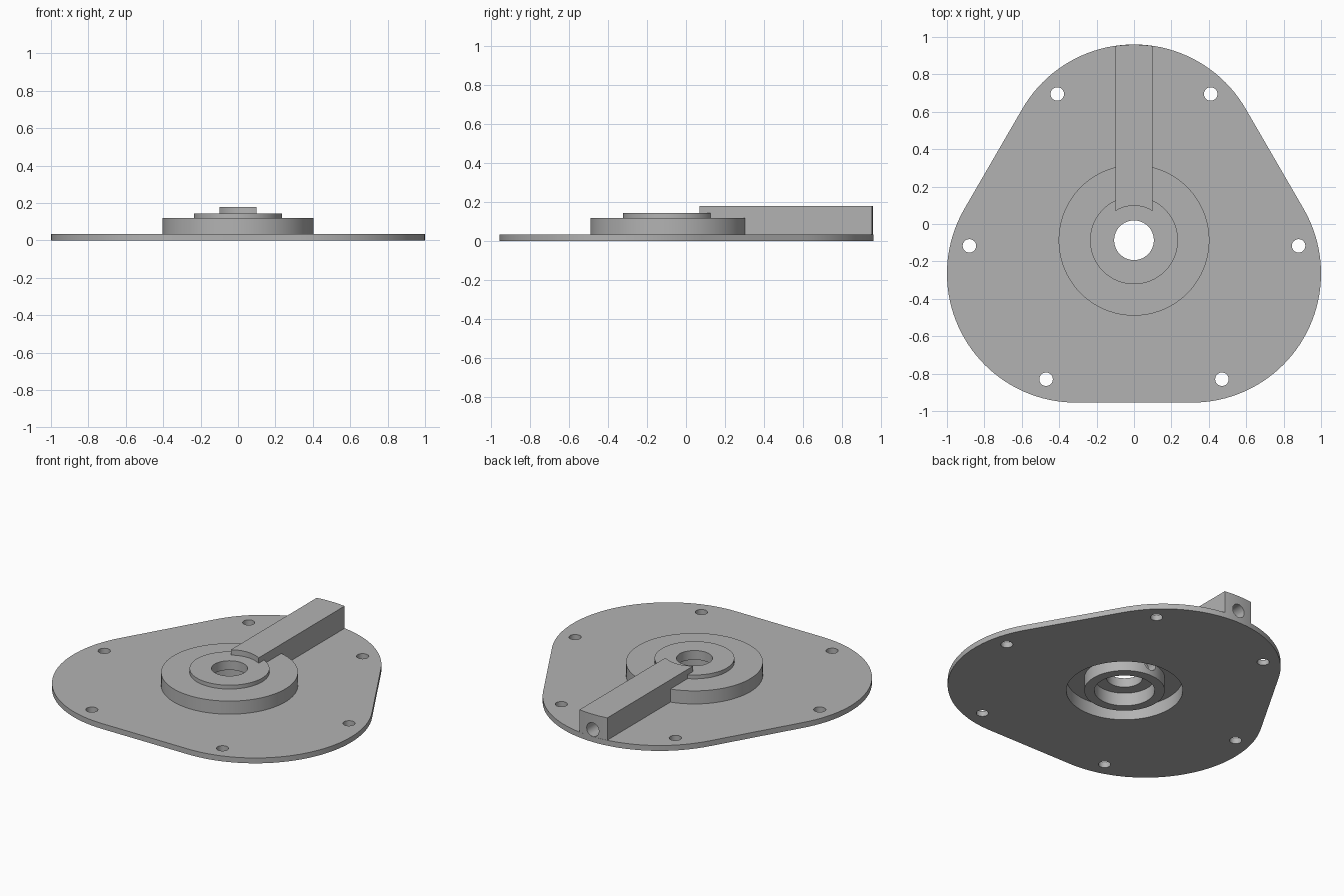
import bpy, bmesh, math

if "Cube" in bpy.data.objects:
    bpy.data.objects.remove(bpy.data.objects["Cube"], do_unlink=True)

HUB_Y = -0.087      # centre of the hub
CORNER_R = 0.69     # radius of the plate corners

grey = bpy.data.materials.new("plain grey")
grey.use_nodes = True
grey.diffuse_color = (0.45, 0.45, 0.45, 1)
grey.node_tree.nodes["Principled BSDF"].inputs["Base Color"].default_value = (0.45, 0.45, 0.45, 1)


def arc(cx, cy, r, start, end, steps):
    """Points along an arc, angles in degrees."""
    angles = [math.radians(start + (end - start) * i / steps) for i in range(steps + 1)]
    return [(cx + r * math.cos(a), cy + r * math.sin(a)) for a in angles]


def prism(name, outline, z0, z1):
    """Upright solid from a counter-clockwise plan outline."""
    bm = bmesh.new()
    face = bm.faces.new([bm.verts.new((x, y, z0)) for x, y in outline])
    top = bmesh.ops.extrude_face_region(bm, geom=[face])
    verts = [v for v in top["geom"] if isinstance(v, bmesh.types.BMVert)]
    bmesh.ops.translate(bm, verts=verts, vec=(0, 0, z1 - z0))
    bmesh.ops.recalc_face_normals(bm, faces=bm.faces)
    mesh = bpy.data.meshes.new(name)
    bm.to_mesh(mesh)
    bm.free()
    mesh.materials.append(grey)
    obj = bpy.data.objects.new(name, mesh)
    bpy.context.collection.objects.link(obj)
    return obj


def disc(name, r, z0, z1, x=0, y=HUB_Y, sides=96):
    return prism(name, arc(x, y, r, 0, 360, sides)[:-1], z0, z1)


def combine(target, tool, operation):
    """Apply a boolean and discard the tool."""
    mod = target.modifiers.new(operation.lower(), "BOOLEAN")
    mod.operation, mod.object, mod.solver = operation, tool, "EXACT"
    bpy.ops.object.select_all(action="DESELECT")
    bpy.context.view_layer.objects.active = target
    target.select_set(True)
    bpy.ops.object.modifier_apply(modifier=mod.name)
    bpy.data.objects.remove(tool, do_unlink=True)


# Rounded triangular plate
outline = (arc(0.31, -0.265, CORNER_R, -90, 30, 40)
           + arc(0, 0.27, CORNER_R, 30, 150, 40)
           + arc(-0.31, -0.265, CORNER_R, 150, 270, 40))
cover = prism("cover_plate", outline, 0, 0.035)

# Stepped hub
combine(cover, disc("hub", 0.403, 0.01, 0.12), "UNION")
combine(cover, disc("hub_step", 0.235, 0.02, 0.145), "UNION")

# Radial bar, curved at both ends
half = 0.1
inner = math.degrees(math.asin(half / 0.185))
outer = math.degrees(math.asin(half / 0.689))
bar_outline = (arc(0, 0.27, 0.689, 90 - outer, 90 + outer, 10)
               + arc(0, HUB_Y, 0.185, 90 + inner, 90 - inner, 12))
combine(cover, prism("radial_bar", bar_outline, 0.015, 0.18), "UNION")

# Underside recess with a central tube
combine(cover, disc("recess_cutter", 0.343, -0.1, 0.085), "DIFFERENCE")
combine(cover, disc("tube", 0.237, 0, 0.1), "UNION")
combine(cover, disc("seat_cutter", 0.178, -0.1, 0.085), "DIFFERENCE")
combine(cover, disc("bore_cutter", 0.106, -0.1, 0.3), "DIFFERENCE")

# Channel drilled along the bar into the tube
channel = disc("channel_cutter", 0.044, 0, 1, y=0, sides=32)
channel.rotation_euler.x = -math.pi / 2
channel.location = (0, 0.083, 0.08)
bpy.context.view_layer.update()
combine(cover, channel, "DIFFERENCE")

# Mounting holes, mirrored left and right
for x, y in ((0.41, 0.695), (0.88, -0.117), (0.47, -0.83)):
    for side in (-1, 1):
        combine(cover, disc("hole_cutter", 0.036, -0.1, 0.1, side * x, y, 32), "DIFFERENCE")

bpy.ops.object.shade_smooth_by_angle(angle=math.radians(30))
